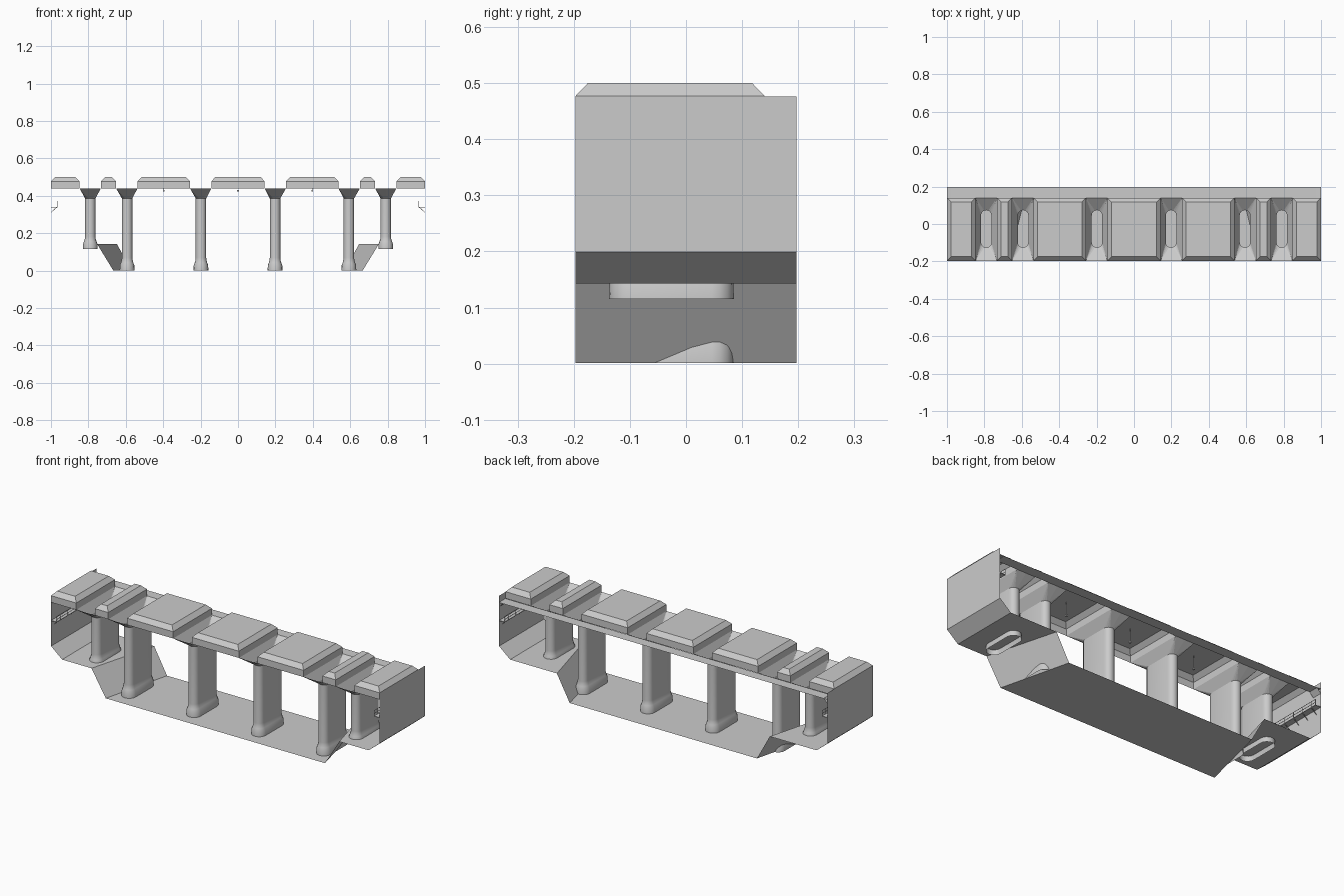
import bpy, bmesh, math

if "Cube" in bpy.data.objects:
    bpy.data.objects.remove(bpy.data.objects["Cube"])

YF, YB, YR = -0.197, 0.197, 0.14      # front, back, rear edge of the roof coffers
ZC = 0.44                             # ceiling level


def make(name, verts, faces, smooth=False):
    bm = bmesh.new()
    vs = [bm.verts.new(v) for v in verts]
    for f in faces:
        bm.faces.new([vs[i] for i in f])
    bmesh.ops.remove_doubles(bm, verts=bm.verts, dist=1e-5)
    me = bpy.data.meshes.new(name)
    bm.to_mesh(me)
    bm.free()
    ob = bpy.data.objects.new(name, me)
    bpy.context.collection.objects.link(ob)
    if smooth:
        bpy.ops.object.select_all(action='DESELECT')
        ob.select_set(True)
        bpy.context.view_layer.objects.active = ob
        bpy.ops.object.shade_smooth_by_angle(angle=math.radians(35))
    return ob


def loft(name, rings, cap=False, smooth=False):
    n = len(rings[0])
    faces = [(r * n + i, r * n + (i + 1) % n, (r + 1) * n + (i + 1) % n, (r + 1) * n + i)
             for r in range(len(rings) - 1) for i in range(n)]
    if cap:
        faces.append(tuple(range((len(rings) - 1) * n, len(rings) * n)))
    return make(name, [v for r in rings for v in r], faces, smooth)


def box(name, x0, x1, y0, y1, z0, z1):
    ring = lambda z: [(x0, y0, z), (x1, y0, z), (x1, y1, z), (x0, y1, z)]
    ob = loft(name, [ring(z0), ring(z1)], cap=True)
    bm = bmesh.new()
    bm.from_mesh(ob.data)
    bmesh.ops.holes_fill(bm, edges=bm.edges)
    bmesh.ops.recalc_face_normals(bm, faces=bm.faces)
    bm.to_mesh(ob.data)
    bm.free()
    return ob


# Floor and end walls: one folded sheet, given as (front x, back x, z)
half = [(0.667, 0.57, 0.001), (0.754, 0.648, 0.143), (0.933, 0.933, 0.143),
        (1, 1, 0.199), (1, 1, 0.476)]
path = [(-a, -b, z) for a, b, z in reversed(half)] + half
verts = [p for a, b, z in path for p in ((a, YF, z), (b, YB, z))]
make("floor_and_end_walls", verts,
     [(2 * i, 2 * i + 2, 2 * i + 3, 2 * i + 1) for i in range(len(path) - 1)])


# Roof coffers, open underneath with bevelled tops
def coffer(x0, x1):
    def ring(z, d):
        return [(x0 + d, YF + d, z), (x1 - d, YF + d, z), (x1 - d, YR - d, z), (x0 + d, YR - d, z)]
    loft("roof_coffer", [ring(ZC, 0), ring(0.477, 0), ring(0.5, 0.022)], cap=True)


coffer(-0.143, 0.143)
for a, b in ((0.257, 0.537), (0.652, 0.733), (0.847, 1.0)):
    coffer(a, b)
    coffer(-b, -a)

# Flat strip along the rear of the roof, with sloped ends down from the walls
make("roof_rear_strip", [(x, y, z) for x, z in ((-1, 0.44), (-0.976, ZC - 0.001), (0.976, ZC - 0.001), (1, 0.44))
                         for y in (YR, YB)], [(0, 2, 3, 1), (2, 4, 5, 3), (4, 6, 7, 5)])
for s in (-1, 1):
    make("roof_corner_panel", [(s * 0.976, YR, ZC), (s, YR, 0.415), (s, YB, 0.415), (s * 0.976, YB, ZC)],
         [(0, 1, 2, 3)])


# Pillars: capsule-section tubes with a flared foot and a funnel-shaped capital
def pillar(cx, z0, x0, x1):
    cy, L, N = -0.026, 0.1, 8

    def capsule(z, e):
        r, d = 0.028 + e, L - 0.028
        pts = []
        for side in (0, 1):
            for i in range(N + 1):
                a = math.pi * (side + i / N)
                pts.append((cx + r * math.cos(a), cy + (d if side == 0 else -d) + r * math.sin(a), z))
        return pts

    def funnel(z):
        pts = []
        for side in (0, 1):
            y = YR if side == 0 else YF
            first, last = (x1, x0) if side == 0 else (x0, x1)
            for i in range(N + 1):
                x = first if i < N / 2 else last if i > N / 2 else (x0 + x1) / 2
                pts.append((x, y, z))
        return pts

    foot = [(0, 0.0115), (0.028, 0.0105), (0.042, 0.005), (0.056, 0.001), (0.068, 0)]
    loft("pillar_shaft", [capsule(z0 + z, e) for z, e in foot] + [capsule(0.386, 0)], smooth=True)
    loft("pillar_capital", [capsule(0.386, 0), funnel(ZC)])


for s in (-1, 1):
    for cx, z0, a, b in ((0.198, 0.001, 0.143, 0.257), (0.593, 0.001, 0.537, 0.652), (0.79, 0.115, 0.733, 0.847)):
        pillar(s * cx, z0, min(s * a, s * b), max(s * a, s * b))

# Narrow walkways on the end walls: deck, brackets and handrail
for s in (-1, 1):
    lo, hi = sorted((s * 0.966, s * 0.999))
    box("walkway_deck", lo, hi, YF, YB, 0.338, 0.341)
    rail = sorted((s * 0.966, s * 0.968))
    for z in (0.354, 0.37):
        box("walkway_rail", *rail, YF, YB, z, z + 0.0015)
    for i in range(6):
        y = -0.165 + i * 0.066
        make("walkway_bracket", [(s * x, y + d, z) for d in (-0.001, 0.001)
                                 for x, z in ((0.999, 0.338), (0.966, 0.338), (1.0, 0.31), (0.999, 0.313), (0.975, 0.335))],
             [(1, 2, 3, 4), (6, 7, 8, 9), (1, 2, 7, 6), (4, 3, 8, 9)])
        box("walkway_post", *rail, y - 0.001, y + 0.001, 0.341, 0.371)
    for y in (YF, YB - 0.002):
        box("walkway_end_post", *rail, y, y + 0.002, 0.341, 0.371)

# Small hanging lamps under the main coffers
for x in (-0.397, 0, 0.397):
    box("lamp_rod", x - 0.001, x + 0.001, -0.03, -0.028, 0.428, 0.5)
    box("lamp_head", x - 0.005, x + 0.005, -0.034, -0.024, 0.422, 0.43)
